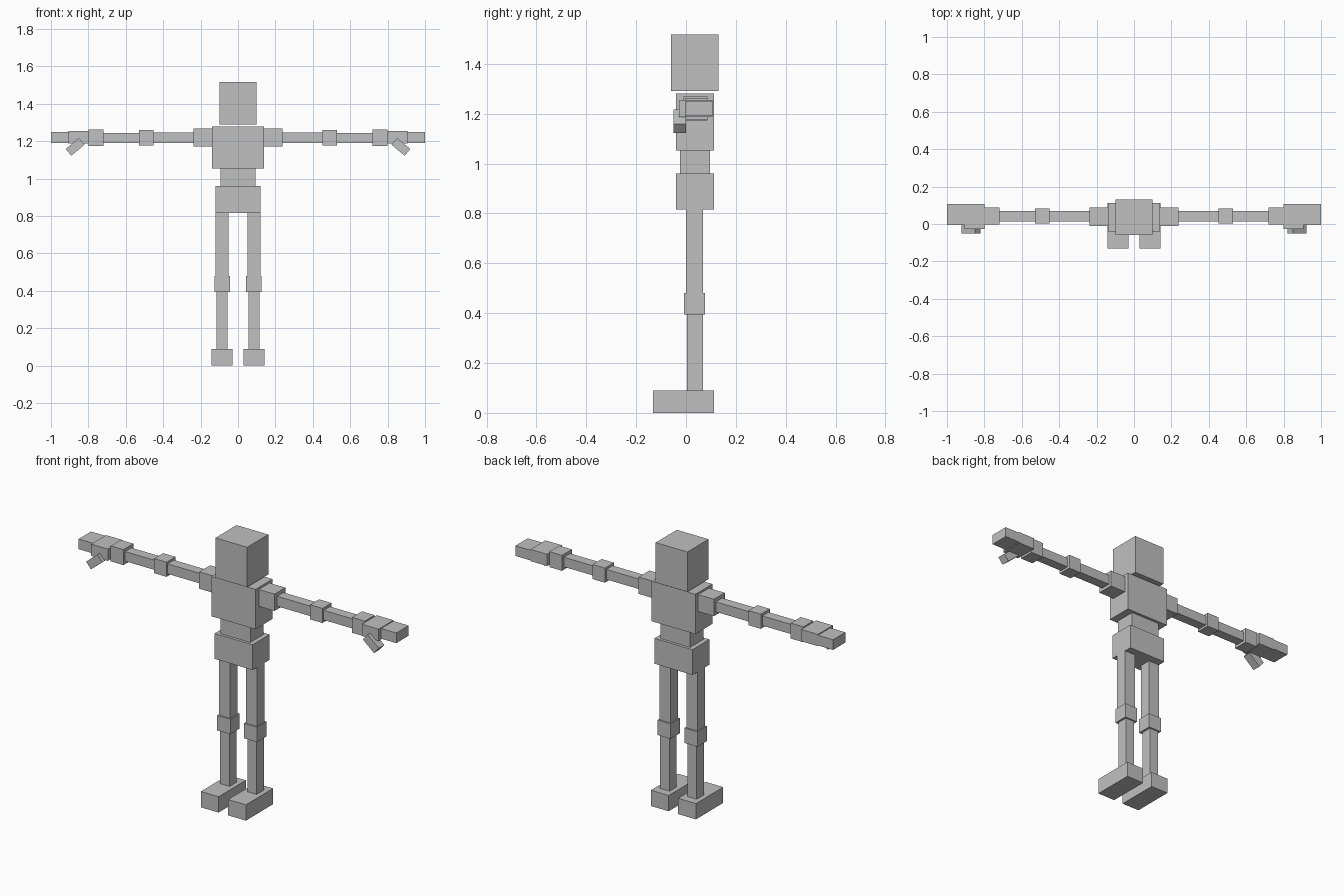
import bpy, math
from mathutils import Matrix, Vector

grey = bpy.data.materials.new("light grey")
grey.diffuse_color = (0.53, 0.53, 0.53, 1)


def box(name, x, y, z, turn=0.0):
    """Box from (min, max) ranges, optionally turned about its own y axis."""
    lo, hi = Vector((x[0], y[0], z[0])), Vector((x[1], y[1], z[1]))
    bpy.ops.mesh.primitive_cube_add(size=1)
    ob = bpy.context.object
    ob.name = name
    ob.data.transform(Matrix.Rotation(turn, 4, 'Y') @ Matrix.Diagonal((*(hi - lo), 1)))
    ob.location = (lo + hi) / 2
    ob.data.materials.append(grey)
    return ob


def pair(name, x, y, z, turn=0.0):
    """The same box on both sides of the body."""
    box("left_" + name, x, y, z, turn)
    box("right_" + name, (-x[1], -x[0]), y, z, -turn)


# Head and torso
box("head", (-0.10, 0.10), (-0.06, 0.13), (1.29, 1.517))
box("chest", (-0.138, 0.138), (-0.04, 0.113), (1.053, 1.28))
box("waist", (-0.094, 0.094), (-0.024, 0.097), (0.96, 1.053))
box("pelvis", (-0.12, 0.12), (-0.04, 0.113), (0.816, 0.96))

# Legs
pair("thigh", (0.05, 0.12), (0.0, 0.068), (0.48, 0.816))
pair("knee", (0.043, 0.126), (-0.008, 0.077), (0.395, 0.48))
pair("shin", (0.056, 0.115), (0.004, 0.068), (0.09, 0.395))
pair("foot", (0.03, 0.142), (-0.132, 0.113), (0.0, 0.09))

# Arms, held straight out
pair("shoulder", (0.138, 0.237), (-0.01, 0.087), (1.172, 1.268))
pair("upper_arm", (0.237, 0.452), (0.013, 0.07), (1.19, 1.247))
pair("elbow", (0.452, 0.53), (0.003, 0.084), (1.177, 1.26))
pair("forearm", (0.53, 0.72), (0.014, 0.07), (1.19, 1.245))
pair("wrist", (0.72, 0.80), (-0.002, 0.087), (1.174, 1.262))

# Hands
pair("palm", (0.80, 0.905), (-0.028, 0.106), (1.187, 1.254))
pair("fingers", (0.905, 1.0), (-0.005, 0.106), (1.191, 1.249))
pair("thumb", (0.825, 0.917), (-0.05, 0.0), (1.1465, 1.1935), math.radians(40))
